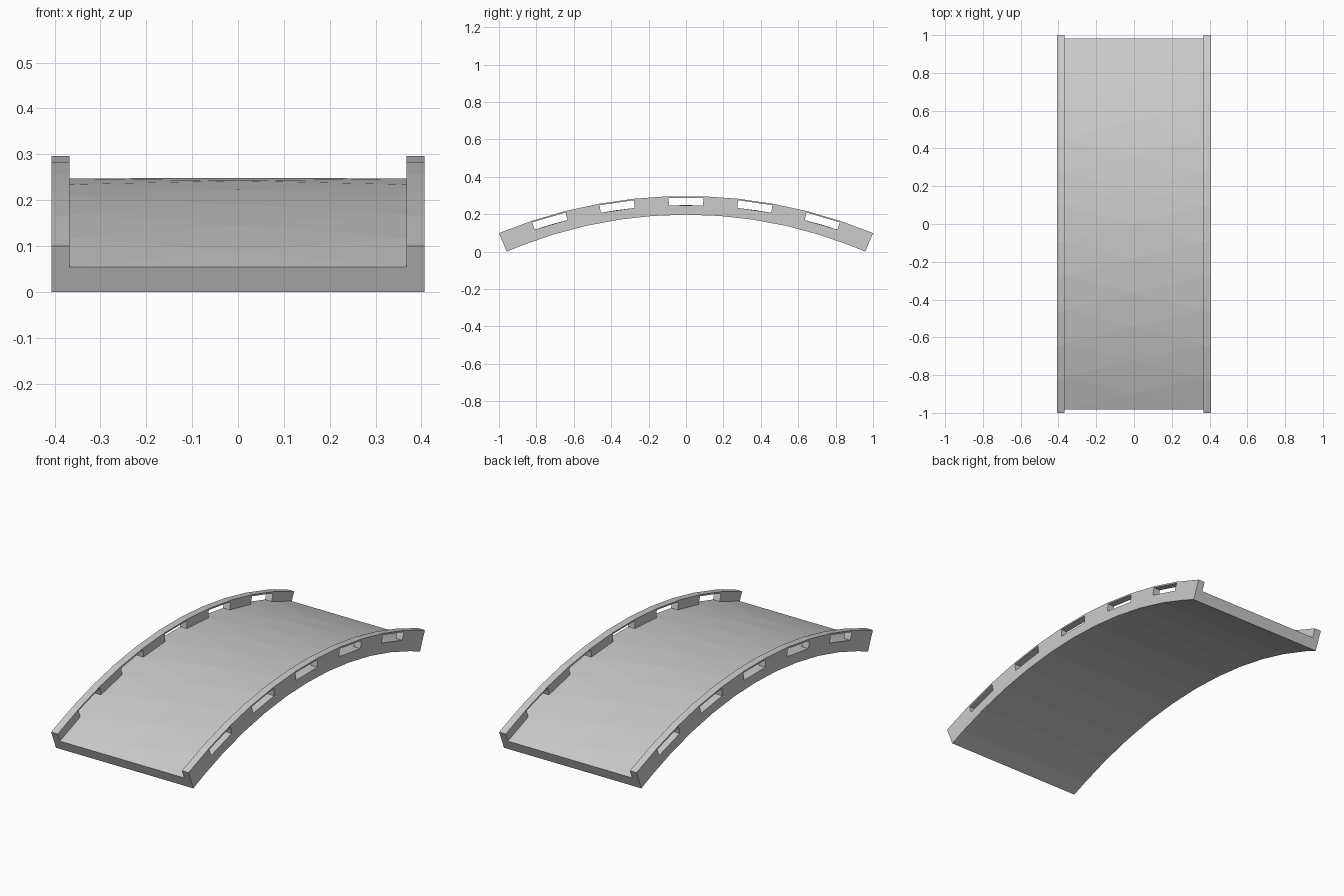
import bpy, bmesh, math

if "Cube" in bpy.data.objects:
    bpy.data.objects.remove(bpy.data.objects["Cube"])

R = 2.62                       # radius of the rail top
A = math.asin(1 / R)           # half angle of the arch
END_Z = 0.0995                 # height of the rail end
CZ = END_Z - R * math.cos(A)   # height of the arc centre
N = 5.5                        # segments per half
XO, XI = 0.407, 0.368          # rail outer and inner x
DECK, LIP = 0.049, 0.008       # depth of deck and of slot top below rail top

bm = bmesh.new()


def pt(x, k, d):
    """Point at width x, arc step k and radial depth d below the rail top."""
    a = A * k / N
    return (x, (R - d) * math.sin(a), CZ + (R - d) * math.cos(a))


def under(x, k):
    end_d = END_Z / math.cos(A)
    return pt(x, k, 0.1 + (end_d - 0.1) * (abs(k) / N) ** 2)


def face(*pts):
    bm.faces.new([bm.verts.new(p) for p in pts])


edge = [i - N for i in range(12)]                 # steps along rails and deck sides
mid = [-N] + list(range(-5, 6)) + [N]             # half-shifted steps

# deck top: sides and centre line are staggered by half a step
for s in (-1, 1):
    x = s * XI
    for i, k in enumerate(edge):
        face(pt(x, k, DECK), pt(0, mid[i], DECK), pt(0, mid[i + 1], DECK))
    for i in range(11):
        face(pt(x, edge[i], DECK), pt(x, edge[i + 1], DECK), pt(0, mid[i + 1], DECK))

# underside and end faces
for a, b in zip(mid, mid[1:]):
    face(under(-XO, a), under(XO, a), under(XO, b), under(-XO, b))
for k in (-N, N):
    face(under(-XO, k), under(XO, k), pt(XO, k, DECK), pt(XI, k, DECK),
         pt(0, k, DECK), pt(-XI, k, DECK), pt(-XO, k, DECK))

# side rails, with a slot in every second segment
for s in (-1, 1):
    xo, xi = s * XO, s * XI
    face(*[under(xo, k) for k in mid], *[pt(xo, k, DECK) for k in reversed(edge)])
    for i, (a, b) in enumerate(zip(edge, edge[1:])):
        slot = i % 2 == 1
        for x in (xo, xi):
            face(pt(x, a, 0), pt(x, b, 0), pt(x, b, LIP), pt(x, a, LIP))
            if not slot:
                face(pt(x, a, LIP), pt(x, b, LIP), pt(x, b, DECK), pt(x, a, DECK))
        face(pt(xo, a, 0), pt(xo, b, 0), pt(xi, b, 0), pt(xi, a, 0))
        if slot:
            for d in (LIP, DECK):
                face(pt(xo, a, d), pt(xo, b, d), pt(xi, b, d), pt(xi, a, d))
            for k in (a, b):
                face(pt(xo, k, LIP), pt(xi, k, LIP), pt(xi, k, DECK), pt(xo, k, DECK))
    for k in (-N, N):
        face(pt(xo, k, 0), pt(xi, k, 0), pt(xi, k, LIP), pt(xo, k, LIP))
        face(pt(xo, k, LIP), pt(xi, k, LIP), pt(xi, k, DECK), pt(xo, k, DECK))

# weld into one closed body
bmesh.ops.remove_doubles(bm, verts=bm.verts, dist=1e-4)
bmesh.ops.dissolve_degenerate(bm, edges=bm.edges, dist=1e-5)
bmesh.ops.recalc_face_normals(bm, faces=bm.faces)
mesh = bpy.data.meshes.new("arched_bridge")
bm.to_mesh(mesh)
bm.free()
bpy.context.collection.objects.link(bpy.data.objects.new("arched_bridge", mesh))
